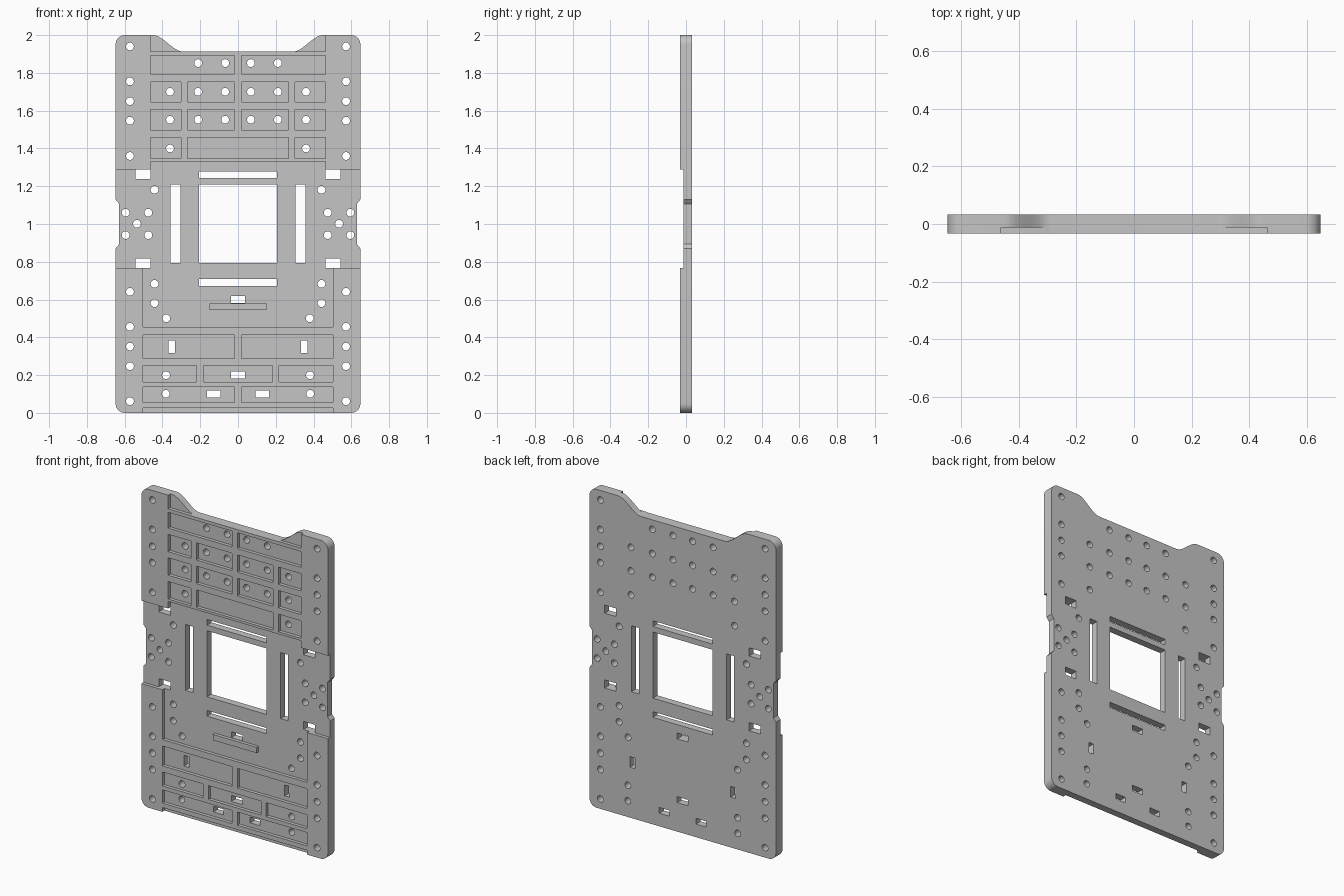
import bpy
import math

default = bpy.data.objects.get("Cube")
if default:
    bpy.data.objects.remove(default)

FRONT, FLOOR, BACK = -0.033, -0.012, 0.033

grey = bpy.data.materials.new("light plate grey")
grey.use_nodes = True
colour = (0.56, 0.56, 0.56, 1)
grey.diffuse_color = colour
grey.node_tree.nodes["Principled BSDF"].inputs["Base Color"].default_value = colour


def rect(x0, x1, z0, z1):
    return [(x0, z0), (x1, z0), (x1, z1), (x0, z1)]


def circle(x, z, r=0.0205, n=24):
    return [(x + r * math.cos(math.tau * i / n), z + r * math.sin(math.tau * i / n))
            for i in range(n)]


def corner(cx, cz, r, start):
    steps = 8
    return [(cx + r * math.cos(math.radians(start + 90 * i / steps)),
             cz + r * math.sin(math.radians(start + 90 * i / steps))) for i in range(steps + 1)]


def prisms(name, outlines, y0, y1):
    """Extrude counter-clockwise front outlines from y0 back to y1."""
    verts, faces = [], []
    for pts in outlines:
        b, n = len(verts), len(pts)
        verts += [(x, y0, z) for x, z in pts] + [(x, y1, z) for x, z in pts]
        faces.append([b + i for i in range(n)])
        faces.append([b + n + i for i in reversed(range(n))])
        for i in range(n):
            j = (i + 1) % n
            faces.append([b + j, b + i, b + n + i, b + n + j])
    mesh = bpy.data.meshes.new(name)
    mesh.from_pydata(verts, [], faces)
    mesh.materials.append(grey)
    obj = bpy.data.objects.new(name, mesh)
    bpy.context.collection.objects.link(obj)
    return obj


def cut(target, cutter):
    cutter.hide_render = True
    mod = target.modifiers.new("cut", 'BOOLEAN')
    mod.operation, mod.solver, mod.object = 'DIFFERENCE', 'EXACT', cutter
    bpy.context.view_layer.objects.active = target
    bpy.ops.object.modifier_apply(modifier=mod.name)
    bpy.data.objects.remove(cutter)


# Plate outline: right half, then mirrored
half = corner(0.598, 0.05, 0.05, -90)
half += [(0.648, 0.87), (0.63, 0.893), (0.63, 1.107), (0.648, 1.13)]
half += corner(0.598, 1.95, 0.05, 0)
for i in range(17):
    t = i / 16
    half.append((0.45 - 0.16 * t, 2 - 0.088 * t * t * (3 - 2 * t)))
outline = half + [(-x, z) for x, z in reversed(half)]
plate = prisms("plate", [outline], FRONT, BACK)

# Recesses in the front: one wide stepped recess and rows of pockets
TOP_L, TOP_R, LOW_L, LOW_R = -0.462, 0.462, -0.503, 0.503
wide = [(LOW_L, 0.454), (LOW_R, 0.454), (LOW_R, 0.767), (0.8, 0.767), (0.8, 1.288), (TOP_R, 1.288),
        (TOP_R, 1.332), (TOP_L, 1.332), (TOP_L, 1.288), (-0.8, 1.288), (-0.8, 0.767), (LOW_L, 0.767)]
pockets = [wide, rect(TOP_L, TOP_R, 1.914, 2.1), rect(LOW_L, LOW_R, -0.1, 0.027)]
halves = [-0.018, 0.018]
ends = [-0.303, -0.267, 0.267, 0.303]
rows = [
    (1.793, 1.892, [TOP_L, *halves, TOP_R]),
    (1.645, 1.753, [TOP_L, *ends[:2], *halves, *ends[2:], TOP_R]),
    (1.497, 1.606, [TOP_L, *ends[:2], *halves, *ends[2:], TOP_R]),
    (1.347, 1.457, [TOP_L, *ends, TOP_R]),
    (0.289, 0.413, [LOW_L, *halves, LOW_R]),
    (0.163, 0.25, [LOW_L, -0.22, -0.183, 0.183, 0.218, LOW_R]),
    (0.055, 0.138, [LOW_L, *halves, LOW_R]),
]
for z0, z1, xs in rows:
    pockets += [rect(a, b, z0, z1) for a, b in zip(xs[::2], xs[1::2])]
cut(plate, prisms("pocket_cutter", pockets, -0.2, FLOOR))

# Openings through the plate: window, long slots and small slots
openings = [rect(-0.207, 0.207, 0.793, 1.208)]
openings += [rect(-0.207, 0.207, z, z + 0.036) for z in (0.672, 1.243)]
openings += [rect(x, x + 0.052, 0.793, 1.208) for x in (-0.357, 0.305)]
openings += [rect(x, x + 0.08, z, z + 0.051) for x in (-0.542, 0.462) for z in (0.767, 1.237)]
openings += [rect(x, x + 0.034, 0.316, 0.383) for x in (-0.367, 0.333)]
openings += [rect(-0.038, 0.038, z, z + 0.037) for z in (0.182, 0.582)]
openings += [rect(x, x + 0.07, 0.082, 0.118) for x in (-0.163, 0.093)]

# Round holes
holes = [(0.572, z) for z in (1.94, 1.755, 1.65, 1.547, 1.36, 0.641, 0.456, 0.351, 0.247, 0.062)]
holes += [(0.36, z) for z in (1.7, 1.552, 1.4)]
holes += [(x, z) for x in (0.068, 0.211) for z in (1.852, 1.7, 1.552)]
holes += [(x, z) for x in (0.475, 0.595) for z in (0.941, 1.06)]
holes += [(0.535, 1.001), (0.442, 1.181), (0.442, 0.683), (0.442, 0.581),
          (0.38, 0.501), (0.381, 0.199), (0.382, 0.101)]
openings += [circle(s * x, z) for x, z in holes for s in (-1, 1)]
cut(plate, prisms("opening_cutter", openings, -0.2, 0.2))

# Raised bar below the centre slot
bar = prisms("raised_bar", [rect(-0.152, 0.152, 0.544, 0.58)], FRONT, FLOOR + 0.002)

for obj in (plate, bar):
    bpy.ops.object.select_all(action='DESELECT')
    obj.select_set(True)
    bpy.context.view_layer.objects.active = obj
    bpy.ops.object.shade_smooth_by_angle(angle=math.radians(30))
